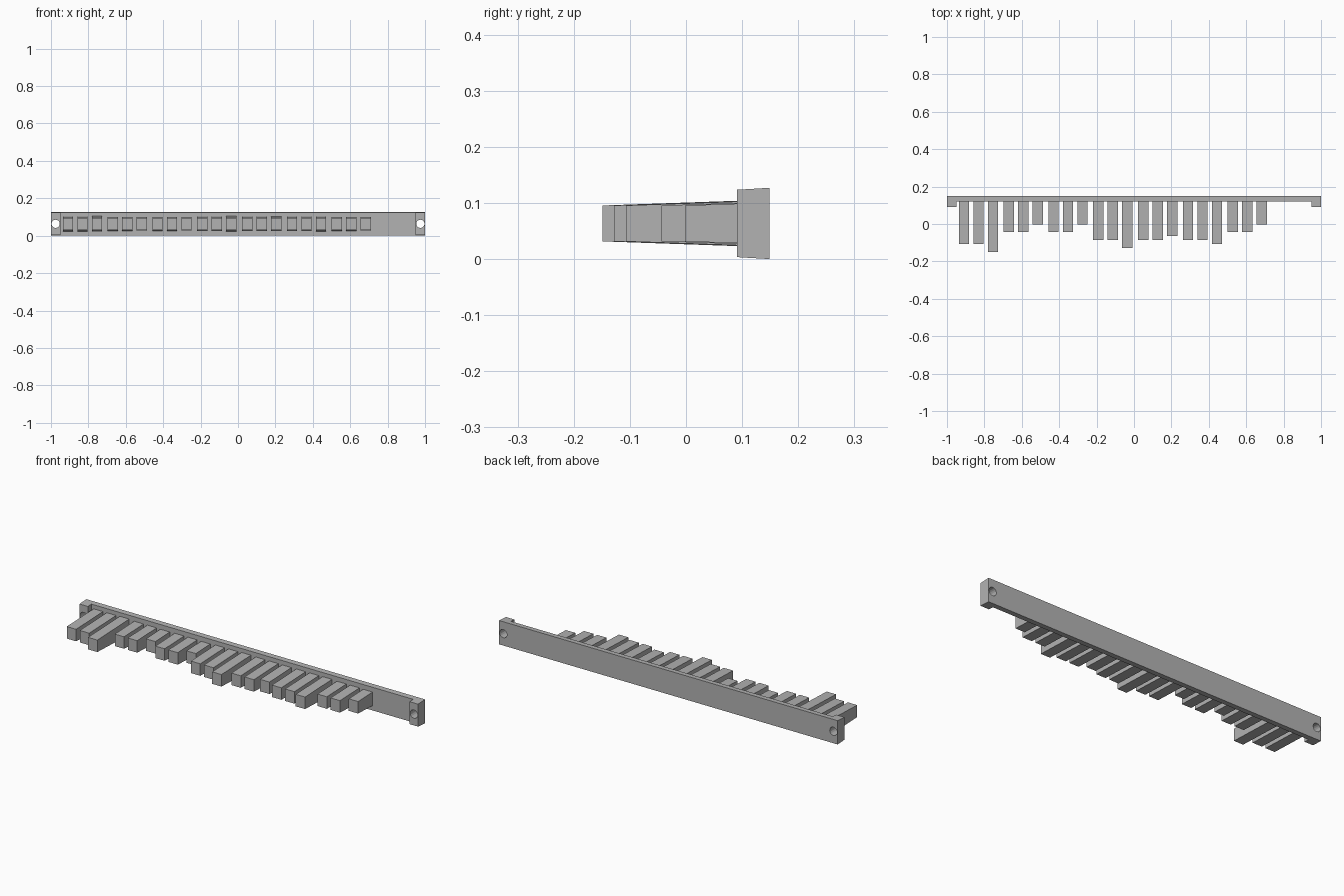
import bpy, bmesh, math

cube = bpy.data.objects.get("Cube")
if cube:
    bpy.data.objects.remove(cube, do_unlink=True)

GREY = (0.45, 0.45, 0.45, 1)
mat = bpy.data.materials.new("plain_grey")
mat.diffuse_color = GREY
mat.use_nodes = True
mat.node_tree.nodes["Principled BSDF"].inputs["Base Color"].default_value = GREY

MID_Z = 0.0635
BACK, FACE, LUG = 0.149, 0.12, 0.091


def drafted_prism(name, outline, half_height):
    """Prism over a plan outline; its half height varies with depth y."""
    bm = bmesh.new()
    top = [bm.verts.new((x, y, MID_Z + half_height(y))) for x, y in outline]
    low = [bm.verts.new((x, y, MID_Z - half_height(y))) for x, y in outline]
    bm.faces.new(top)
    bm.faces.new(low[::-1])
    for i in range(len(outline)):
        j = (i + 1) % len(outline)
        bm.faces.new((top[i], low[i], low[j], top[j]))
    bmesh.ops.recalc_face_normals(bm, faces=bm.faces)
    mesh = bpy.data.meshes.new(name)
    bm.to_mesh(mesh)
    bm.free()
    mesh.materials.append(mat)
    obj = bpy.data.objects.new(name, mesh)
    bpy.context.collection.objects.link(obj)
    return obj


# Back bar with a lug at each end
half_plan = [(1, BACK), (1, LUG), (0.95, LUG), (0.95, FACE)]
plan = half_plan + [(-x, y) for x, y in reversed(half_plan)]
bar = drafted_prism("back_bar", plan, lambda y: MID_Z - 0.06 * (BACK - y))

# Screw holes through the lugs
for side, label in ((1, "left"), (-1, "right")):
    bpy.ops.mesh.primitive_cylinder_add(
        vertices=16, radius=0.022, depth=0.2,
        location=(side * 0.975, FACE, MID_Z), rotation=(math.pi / 2, 0, 0))
    cutter = bpy.context.object
    cutter.name = label + "_hole_cutter"
    cutter.hide_render = True
    cutter.data.materials.append(mat)
    mod = bar.modifiers.new(label + "_hole", "BOOLEAN")
    mod.operation = "DIFFERENCE"
    mod.solver = "EXACT"
    mod.object = cutter
    bpy.context.view_layer.objects.active = bar
    bpy.ops.object.modifier_apply(modifier=mod.name)
    bpy.data.objects.remove(cutter, do_unlink=True)

# Teeth in groups of three, length in steps, drafted towards the tip
STEP = 0.021
LENGTHS = ["557", "220", "220", "446", "443", "445", "220"]
for g, group in enumerate(LENGTHS):
    for k, digit in enumerate(group):
        x = -0.909 + 0.2395 * g + 0.0775 * k
        tip = -0.002 - STEP * int(digit)
        w = 0.0275
        drafted_prism(
            f"tooth_{g + 1}_{k + 1}",
            [(x - w, FACE + 0.005), (x - w, tip), (x + w, tip), (x + w, FACE + 0.005)],
            lambda y, t=tip: 0.032 + 0.035 * (y - t))
